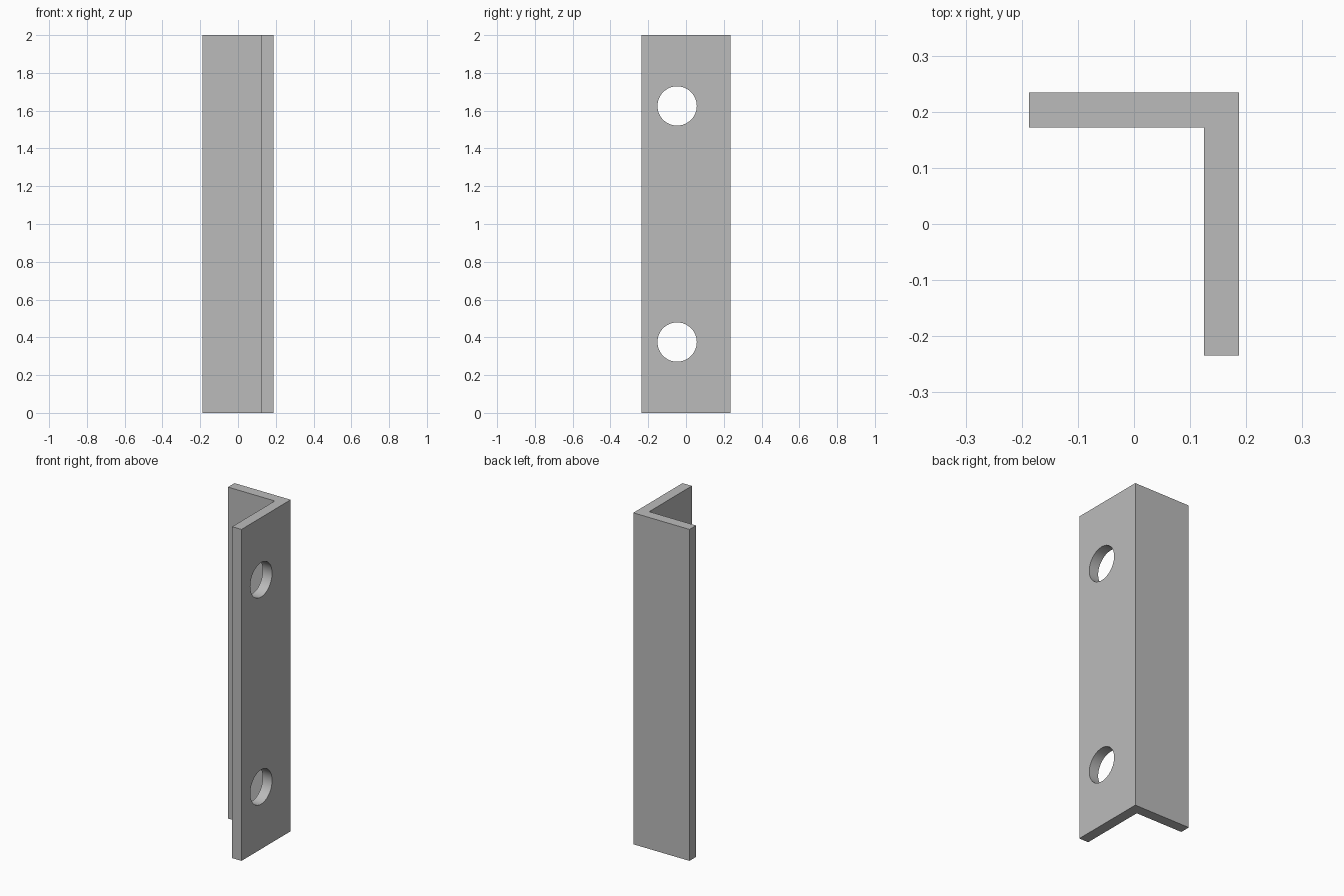
import bpy
import bmesh
import math
from mathutils import Matrix

cube = bpy.data.objects.get("Cube")
if cube:
    bpy.data.objects.remove(cube, do_unlink=True)

X, Y, HEIGHT, THICK = 0.1875, 0.2345, 2.0, 0.0625
HOLE_RADIUS, HOLE_Y, HOLE_HEIGHTS = 0.104, -0.047, (0.375, 1.625)

steel = bpy.data.materials.new("grey steel")
steel.use_nodes = True
grey = (0.5, 0.5, 0.5, 1)
steel.diffuse_color = grey
steel.node_tree.nodes["Principled BSDF"].inputs["Base Color"].default_value = grey


def make_object(name, bm):
    bmesh.ops.recalc_face_normals(bm, faces=bm.faces)
    mesh = bpy.data.meshes.new(name)
    bm.to_mesh(mesh)
    bm.free()
    mesh.materials.append(steel)
    obj = bpy.data.objects.new(name, mesh)
    bpy.context.collection.objects.link(obj)
    return obj


# L-shaped section extruded to full height
profile = [(-X, Y), (-X, Y - THICK), (X - THICK, Y - THICK),
           (X - THICK, -Y), (X, -Y), (X, Y)]
bm = bmesh.new()
base = bm.faces.new([bm.verts.new((x, y, 0)) for x, y in profile])
side = bmesh.ops.extrude_face_region(bm, geom=[base], use_keep_orig=True)
top = [v for v in side["geom"] if isinstance(v, bmesh.types.BMVert)]
bmesh.ops.translate(bm, verts=top, vec=(0, 0, HEIGHT))
bracket = make_object("angle_bracket", bm)

# Bolt holes through the side leg
bm = bmesh.new()
for z in HOLE_HEIGHTS:
    place = Matrix.Translation((X - THICK / 2, HOLE_Y, z)) @ Matrix.Rotation(math.pi / 2, 4, "Y")
    bmesh.ops.create_cone(bm, cap_ends=True, segments=64, radius1=HOLE_RADIUS,
                          radius2=HOLE_RADIUS, depth=THICK * 2, matrix=place)
cutter = make_object("hole_cutter", bm)
cut = bracket.modifiers.new("bolt_holes", "BOOLEAN")
cut.operation = "DIFFERENCE"
cut.solver = "EXACT"
cut.object = cutter

# Apply the cut, then smooth only the hole walls
bpy.context.view_layer.objects.active = bracket
bracket.select_set(True)
cutter.select_set(False)
bpy.ops.object.modifier_apply(modifier=cut.name)
bpy.data.objects.remove(cutter, do_unlink=True)
bpy.ops.object.shade_smooth_by_angle(angle=math.radians(30))
